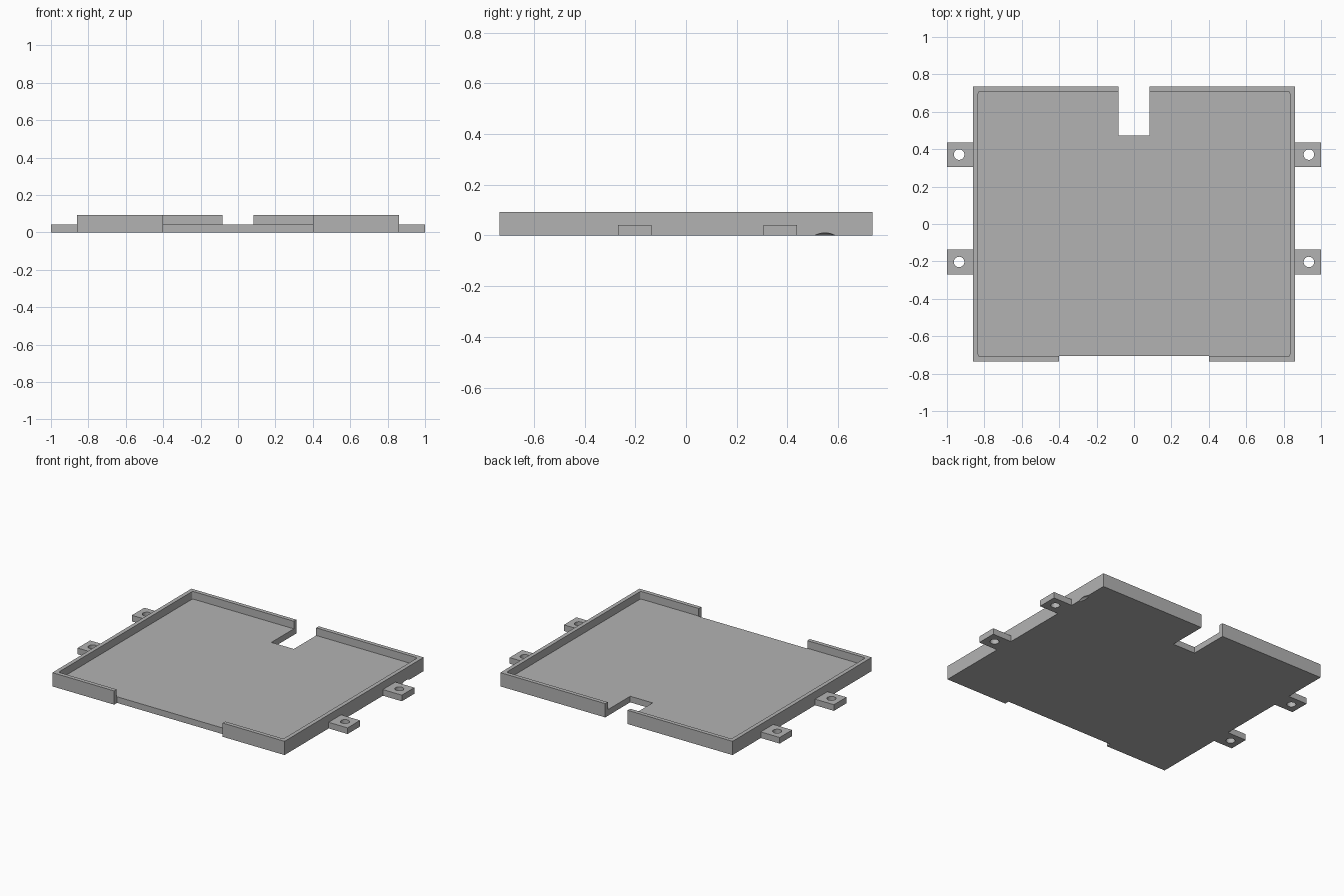
import bpy
import bmesh
from mathutils import Matrix, Vector

cube = bpy.data.objects.get("Cube")
if cube:
    bpy.data.objects.remove(cube, do_unlink=True)

GREY = (0.45, 0.45, 0.45, 1)
grey = bpy.data.materials.new("mid grey")
grey.use_nodes = True
grey.diffuse_color = GREY
grey.node_tree.nodes["Principled BSDF"].inputs["Base Color"].default_value = GREY

# Main dimensions
HALF_X, HALF_Y = 0.86, 0.736
WALL, FLOOR, HEIGHT = 0.027, 0.041, 0.092
IN_X, IN_Y = HALF_X - WALL, HALF_Y - WALL


def finish(name, bm):
    mesh = bpy.data.meshes.new(name)
    bm.to_mesh(mesh)
    bm.free()
    mesh.materials.append(grey)
    obj = bpy.data.objects.new(name, mesh)
    bpy.context.collection.objects.link(obj)
    return obj


def box(name, low, high, corner=0):
    """Box between two corners, with optionally rounded upright edges."""
    low, high = Vector(low), Vector(high)
    bm = bmesh.new()
    place = Matrix.Translation((low + high) / 2) @ Matrix.Diagonal((*(high - low), 1))
    bmesh.ops.create_cube(bm, size=1, matrix=place)
    if corner:
        upright = [e for e in bm.edges
                   if abs(e.verts[0].co.z - e.verts[1].co.z) > 0.001]
        bmesh.ops.bevel(bm, geom=upright, offset=corner, segments=4,
                        profile=0.5, affect='EDGES')
    return finish(name, bm)


def cylinder(name, x, y, radius):
    bm = bmesh.new()
    bmesh.ops.create_cone(bm, cap_ends=True, segments=32, radius1=radius,
                          radius2=radius, depth=0.3,
                          matrix=Matrix.Translation((x, y, 0)))
    return finish(name, bm)


def scoop(name, centre, size):
    bm = bmesh.new()
    bmesh.ops.create_uvsphere(bm, u_segments=48, v_segments=32, radius=1,
                              matrix=Matrix.Translation(centre) @ Matrix.Diagonal((*size, 1)))
    return finish(name, bm)


def cut(target, cutter):
    cutter.hide_render = True
    mod = target.modifiers.new("cut", 'BOOLEAN')
    mod.operation = 'DIFFERENCE'
    mod.solver = 'EXACT'
    mod.object = cutter
    bpy.context.view_layer.objects.active = target
    bpy.ops.object.modifier_apply(modifier=mod.name)
    bpy.data.objects.remove(cutter, do_unlink=True)


# Tray with rim, open front edge, back slot and a shallow thumb scoop
tray = box("tray", (-HALF_X, -HALF_Y, 0), (HALF_X, HALF_Y, HEIGHT))
cut(tray, box("cavity", (-IN_X, -IN_Y, FLOOR), (IN_X, IN_Y, 0.3), 0.012))
cut(tray, box("front_gap", (-0.402, -1, -0.1), (0.402, -0.705, 0.3)))
cut(tray, box("back_slot", (-0.083, 0.472, -0.1), (0.083, 1, 0.3)))
cut(tray, scoop("side_scoop", (HALF_X, 0.548, -0.075), (0.04, 0.085, 0.085)))

# Mounting tabs with screw holes
for side, sign in (("left", 1), ("right", -1)):
    for place, y in (("front", -0.203), ("back", 0.371)):
        xs = sorted((sign * HALF_X, sign))
        tab = box(f"{place}_{side}_tab", (xs[0], y - 0.066, 0),
                  (xs[1], y + 0.066, FLOOR))
        cut(tab, cylinder("screw_hole", sign * 0.935, y, 0.028))
        tab.select_set(True)
        bpy.context.view_layer.objects.active = tab
        bpy.ops.object.shade_smooth_by_angle()
        tab.select_set(False)
